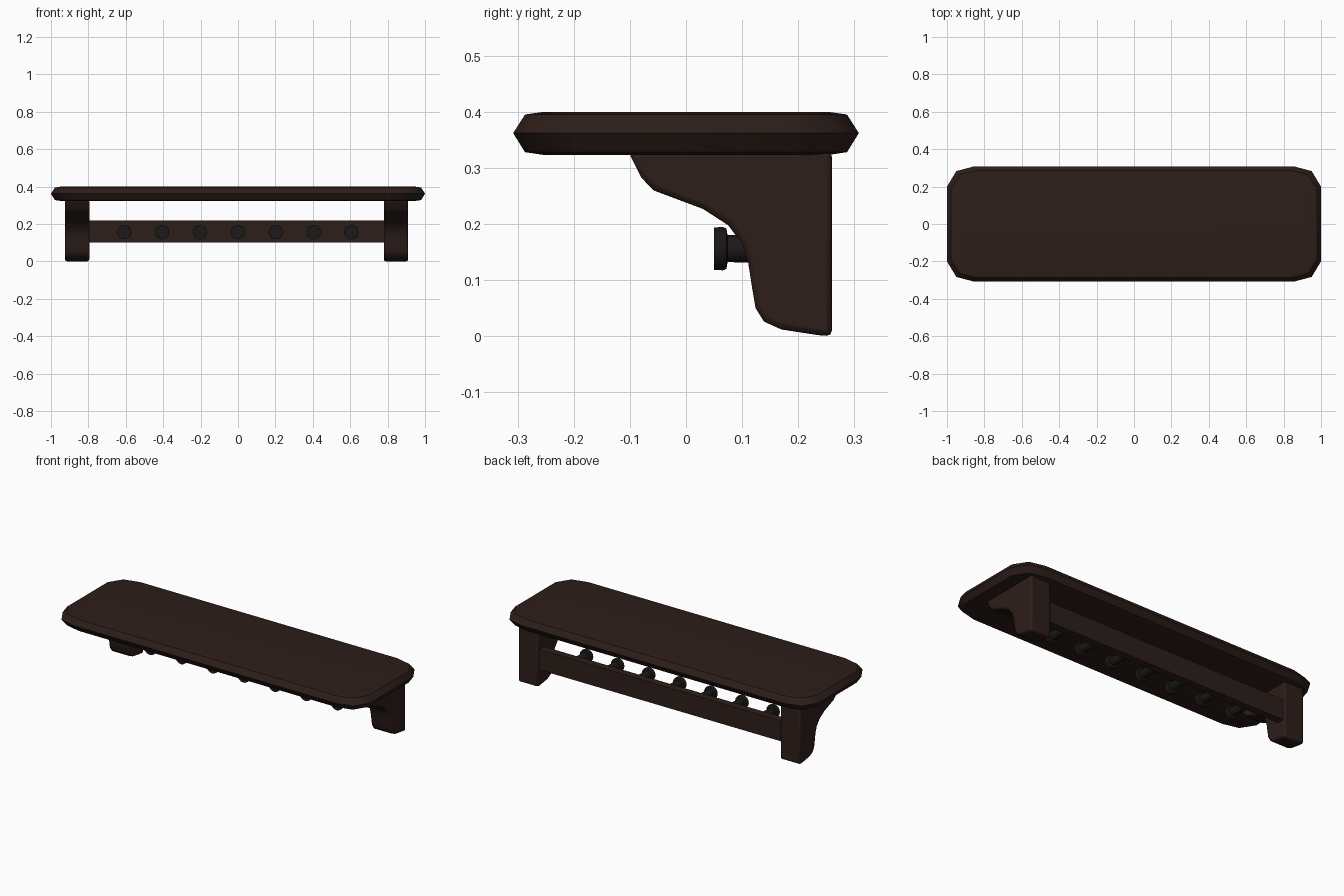
import bpy, bmesh, math
from mathutils import Matrix

if "Cube" in bpy.data.objects:
    bpy.data.objects.remove(bpy.data.objects["Cube"])


def material(name, rgb):
    m = bpy.data.materials.new(name)
    m.diffuse_color = (*rgb, 1)
    m.use_nodes = True
    m.node_tree.nodes["Principled BSDF"].inputs["Base Color"].default_value = m.diffuse_color
    return m


WOOD = material("dark_wood", (0.026, 0.013, 0.010))
DARK = material("peg_dark", (0.012, 0.009, 0.009))


def finish(bm, name, mat, bevel=0.0, angle=40):
    bmesh.ops.recalc_face_normals(bm, faces=bm.faces)
    me = bpy.data.meshes.new(name)
    bm.to_mesh(me)
    bm.free()
    ob = bpy.data.objects.new(name, me)
    bpy.context.collection.objects.link(ob)
    me.materials.append(mat)
    if bevel:
        b = ob.modifiers.new("soft_edges", 'BEVEL')
        b.width = bevel
        b.segments = 2
        b.limit_method = 'ANGLE'
        b.angle_limit = math.radians(50)
    bpy.ops.object.select_all(action='DESELECT')
    ob.select_set(True)
    bpy.context.view_layer.objects.active = ob
    bpy.ops.object.shade_smooth_by_angle(angle=math.radians(angle))
    return ob


def loft(bm, rings):
    loops = [[bm.verts.new(p) for p in r] for r in rings]
    for a, b in zip(loops, loops[1:]):
        for i in range(len(a)):
            j = (i + 1) % len(a)
            bm.faces.new((a[i], a[j], b[j], b[i]))
    bm.faces.new(loops[0])
    bm.faces.new(loops[-1])


# Shelf top: chamfered-corner outline, stacked with a rounded edge profile
corner = [(1.0, 0.20), (0.95, 0.283), (0.855, 0.308)]
outline = (corner + [(-x, y) for x, y in reversed(corner)]
           + [(-x, -y) for x, y in corner] + [(x, -y) for x, y in reversed(corner)])
edge = [(0.323, 0.055), (0.328, 0.021), (0.362, 0.0), (0.395, 0.021), (0.40, 0.055)]
bm = bmesh.new()
loft(bm, [[(x * (1 - d), y * (1 - d / 0.308), z) for x, y in outline] for z, d in edge])
finish(bm, "shelf_top", WOOD)

# Brackets: curved side profile extruded along x
profile = [(0.26, 0.33), (0.26, 0.0), (0.235, 0.002), (0.17, 0.012), (0.139, 0.026),
           (0.124, 0.05), (0.118, 0.085), (0.111, 0.13), (0.10, 0.165), (0.075, 0.198),
           (0.03, 0.227), (-0.058, 0.26), (-0.08, 0.283), (-0.103, 0.33)]
for name, cx in (("left_bracket", -0.86), ("right_bracket", 0.845)):
    bm = bmesh.new()
    loft(bm, [[(cx + s * 0.065, y, z) for y, z in profile] for s in (-1, 1)])
    finish(bm, name, WOOD, bevel=0.01)

# Rail between the brackets
bm = bmesh.new()
bmesh.ops.create_cube(bm, size=1, matrix=Matrix.Translation((-0.0075, 0.228, 0.16))
                      @ Matrix.Diagonal((1.60, 0.044, 0.12, 1)))
finish(bm, "peg_rail", WOOD)

# Pegs: stem and wider flat head, turned around the y axis
peg = [(0.21, 0.026), (0.074, 0.024), (0.072, 0.036), (0.066, 0.0385), (0.05, 0.038)]
SIDES = 16
for k in range(7):
    cx = -0.608 + k * 0.2023
    bm = bmesh.new()
    loft(bm, [[(cx + r * math.cos(2 * math.pi * i / SIDES), y,
                0.156 + r * math.sin(2 * math.pi * i / SIDES)) for i in range(SIDES)]
              for y, r in peg])
    finish(bm, f"peg_{k + 1}", DARK)
